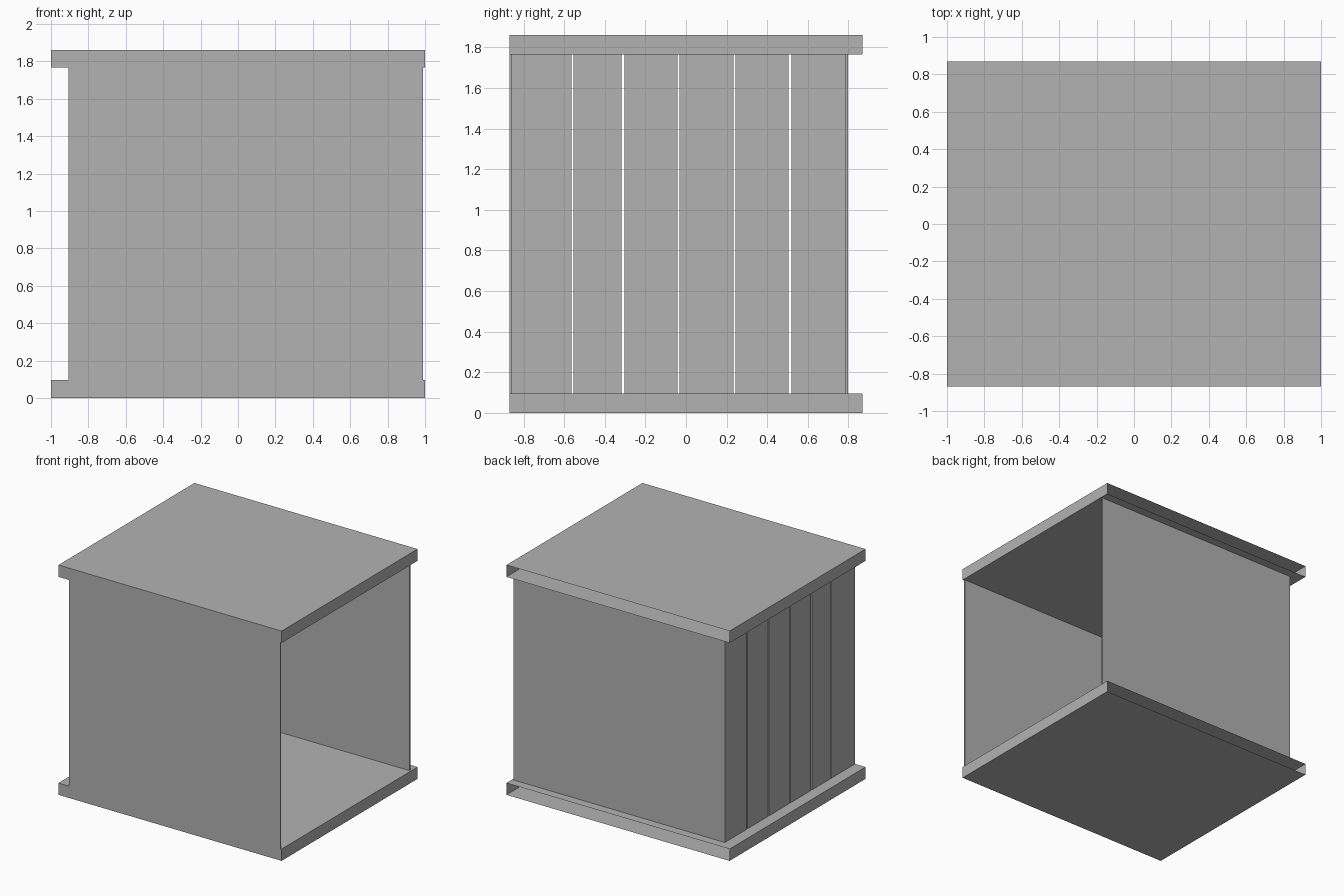
import bpy
import bmesh
from mathutils import Vector

default = bpy.data.objects.get("Cube")
if default:
    bpy.data.objects.remove(default, do_unlink=True)

grey = bpy.data.materials.new("plain_grey")
grey.use_nodes = True
colour = (0.448, 0.448, 0.448, 1)
grey.diffuse_color = colour
grey.node_tree.nodes["Principled BSDF"].inputs["Base Color"].default_value = colour

WIDTH, DEPTH, HEIGHT = 1.0, 0.87, 1.862   # half width, half depth, full height
SLAB = 0.096                              # height of each hollow slab
SHEET = 0.012                             # thickness of the wall sheets
LEFT, RIGHT = -0.906, 0.988               # extent of the walls along x
BACK = 0.797                              # outer face of the back wall


def box(name, low, high, open_back=False):
    """Box between two corners, optionally without its +y face."""
    low, high = Vector(low), Vector(high)
    bm = bmesh.new()
    bmesh.ops.create_cube(bm, size=1)
    bmesh.ops.scale(bm, vec=high - low, verts=bm.verts)
    bmesh.ops.translate(bm, vec=(low + high) / 2, verts=bm.verts)
    bm.normal_update()
    if open_back:
        back = [f for f in bm.faces if f.normal.y > 0.9]
        bmesh.ops.delete(bm, geom=back, context="FACES")
    mesh = bpy.data.meshes.new(name)
    bm.to_mesh(mesh)
    bm.free()
    mesh.materials.append(grey)
    obj = bpy.data.objects.new(name, mesh)
    bpy.context.collection.objects.link(obj)
    return obj


# Hollow slabs, open at the back
for name, z in (("bottom_slab", 0), ("top_slab", HEIGHT - SLAB)):
    box(name, (-WIDTH, -DEPTH, z), (WIDTH, DEPTH, z + SLAB), open_back=True)

# Front and back walls
z0, z1 = SLAB, HEIGHT - SLAB
for name, y in (("front_wall", -DEPTH), ("back_wall", BACK - SHEET)):
    box(name, (LEFT, y, z0), (RIGHT, y + SHEET, z1))

# Upright slats closing the -x side, with narrow gaps between them
gaps = [(-0.564, -0.554), (-0.318, -0.303), (-0.042, -0.031),
        (0.233, 0.244), (0.505, 0.52)]
start = -DEPTH + SHEET
for i, (end, following) in enumerate(gaps + [(BACK - SHEET, None)]):
    box(f"side_slat_{i + 1}", (LEFT, start, z0), (LEFT + SHEET, end, z1))
    start = following
